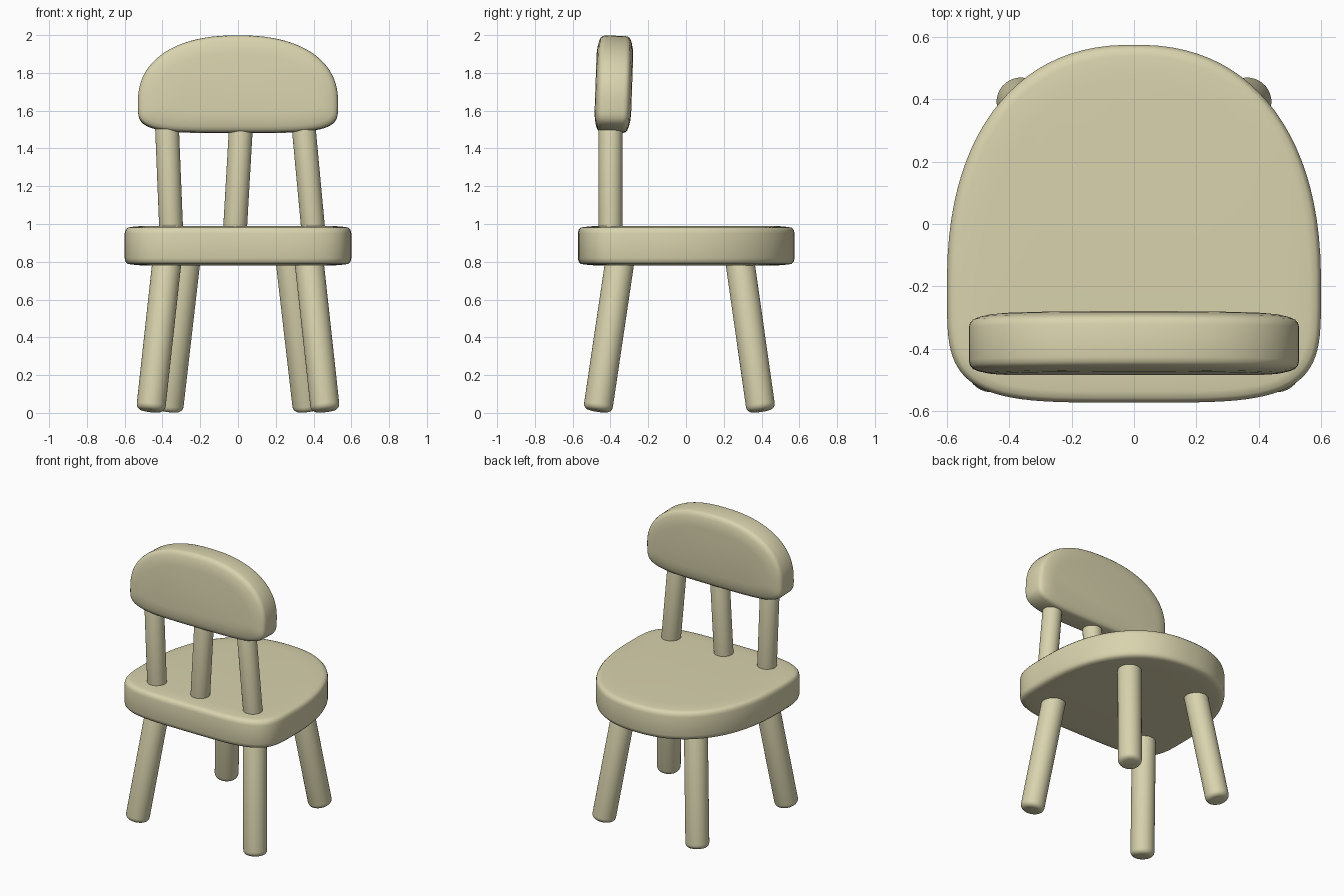
import bpy
import bmesh
from math import cos, sin, pi, radians
from mathutils import Vector, Matrix

cube = bpy.data.objects.get("Cube")
if cube:
    bpy.data.objects.remove(cube, do_unlink=True)

wood = bpy.data.materials.new("pale_wood")
wood.use_nodes = True
COLOUR = (0.69, 0.65, 0.42, 1)
wood.diffuse_color = COLOUR
wood.node_tree.nodes["Principled BSDF"].inputs["Base Color"].default_value = COLOUR


def finish(name, bm, matrix):
    bmesh.ops.recalc_face_normals(bm, faces=bm.faces)
    mesh = bpy.data.meshes.new(name)
    bm.to_mesh(mesh)
    bm.free()
    mesh.materials.append(wood)
    obj = bpy.data.objects.new(name, mesh)
    bpy.context.collection.objects.link(obj)
    obj.matrix_world = matrix
    bpy.ops.object.select_all(action="DESELECT")
    obj.select_set(True)
    bpy.context.view_layer.objects.active = obj
    bpy.ops.object.shade_smooth_by_angle(angle=radians(50))
    return obj


def superellipse(t, a, b, n):
    c, s = cos(t), sin(t)
    return (a * abs(c) ** (2 / n) * (1 if c > 0 else -1),
            b * abs(s) ** (2 / n) * (1 if s > 0 else -1))


def slab(name, half_width, low, high, waist, profile, matrix, steps=96):
    """Dome-shaped outline with a squarer lower end, lofted through (inset, height) rings."""
    bm = bmesh.new()
    rings = []
    for inset, height in profile:
        ring = []
        for i in range(steps):
            t = 2 * pi * (i + 0.5) / steps
            upper = sin(t) > 0
            reach, power = (high - waist, 2.3) if upper else (waist - low, 4.2)
            x, y = superellipse(t, half_width - inset, reach - inset, power)
            ring.append(bm.verts.new((x, waist + y, height)))
        rings.append(ring)
    for a, b in zip(rings, rings[1:]):
        for i in range(steps):
            j = (i + 1) % steps
            bm.faces.new((a[i], a[j], b[j], b[i]))
    bm.faces.new(rings[0])
    bm.faces.new(rings[-1])
    return finish(name, bm, matrix)


def rounded_profile(edge, crown, soft):
    """Rings from the lower face, round the rim, to the upper face."""
    half = [(0, edge - soft), (soft * 0.15, edge - soft * 0.4), (soft * 0.5, edge),
            (soft * 1.2, edge + (crown - edge) * 0.4),
            (soft * 2.5, edge + (crown - edge) * 0.8), (soft * 4, crown)]
    return [(i, -h) for i, h in reversed(half)] + half


def rod(name, bottom, top, radius, soft):
    """Round rod between two points with softened ends."""
    bottom, top = Vector(bottom), Vector(top)
    axis = top - bottom
    bm = bmesh.new()
    bmesh.ops.create_cone(bm, cap_ends=True, segments=32, radius1=radius,
                          radius2=radius, depth=axis.length)
    rims = [e for e in bm.edges if abs(e.verts[0].co.z - e.verts[1].co.z) < 0.001]
    bmesh.ops.bevel(bm, geom=rims, offset=soft, segments=4, profile=0.5, affect="EDGES")
    turn = axis.to_track_quat("Z", "Y").to_matrix().to_4x4()
    return finish(name, bm, Matrix.Translation((bottom + top) / 2) @ turn)


# Seat
slab("seat", 0.6, -0.573, 0.575, -0.2, rounded_profile(0.096, 0.105, 0.03),
     Matrix.Translation((0, 0, 0.885)))

# Backrest, standing upright with a slight lean
lean = Matrix.Rotation(radians(88), 4, "X")
slab("backrest", 0.53, -0.257, 0.257, -0.1, rounded_profile(0.078, 0.097, 0.025),
     Matrix.Translation((0, -0.382, 1.74)) @ lean)

# Splayed legs
for side, sign in (("left", 1), ("right", -1)):
    rod("front_leg_" + side, (sign * 0.463, -0.468, 0.01), (sign * 0.37, -0.342, 0.86),
        0.077, 0.032)
    rod("back_leg_" + side, (sign * 0.368, 0.398, 0.01), (sign * 0.27, 0.277, 0.86),
        0.077, 0.032)

# Backrest spindles, each leaning slightly sideways
for place, low_x, high_x in (("right", -0.353, -0.377), ("middle", -0.017, 0.017),
                             ("left", 0.4, 0.345)):
    rod("spindle_" + place, (low_x, -0.4, 0.95), (high_x, -0.4, 1.54), 0.063, 0.01)
